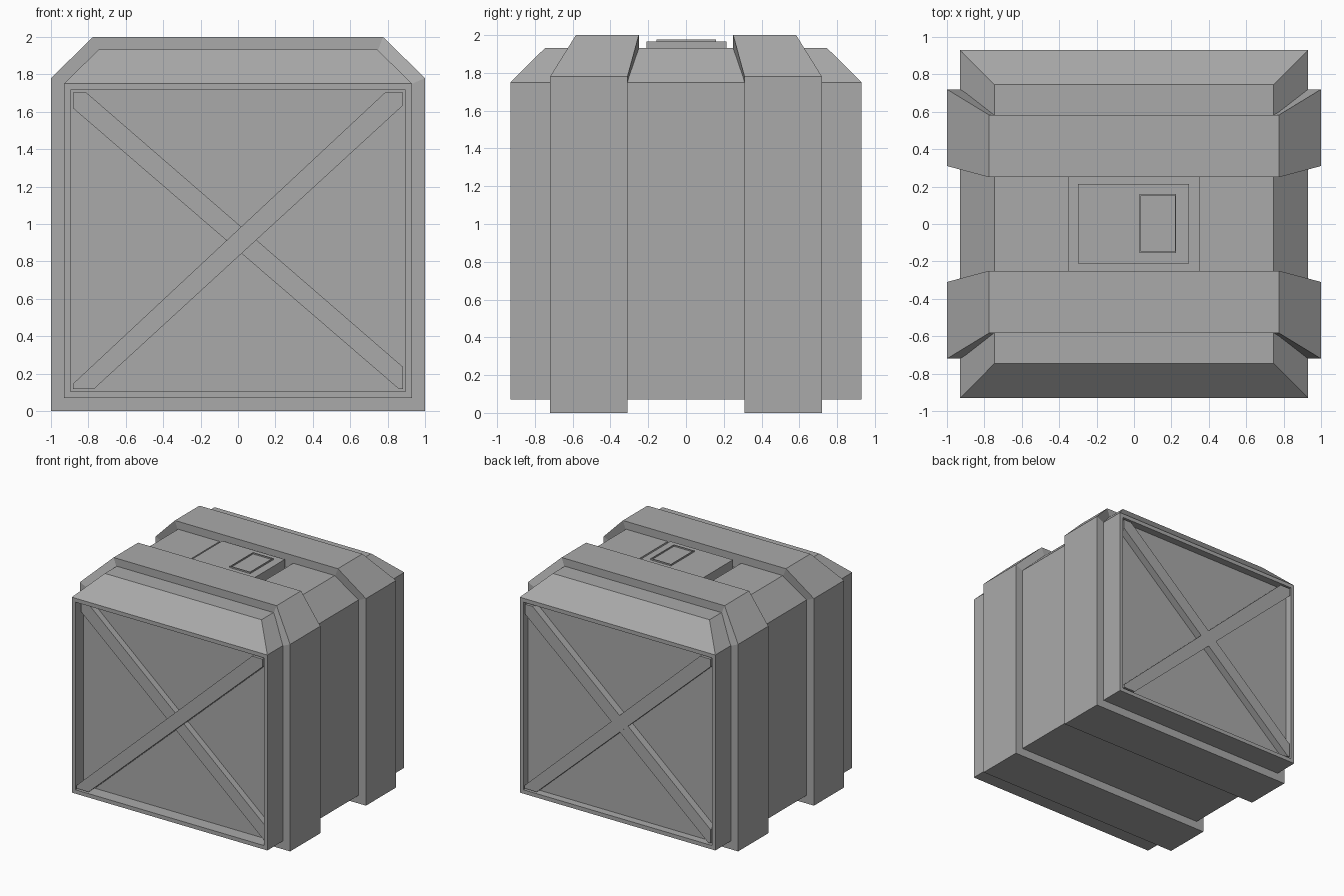
import bpy, bmesh
from mathutils import Vector

cube = bpy.data.objects.get("Cube")
if cube:
    bpy.data.objects.remove(cube)

grey = bpy.data.materials.new("mid grey")
grey.use_nodes = True
grey.diffuse_color = (0.4, 0.4, 0.4, 1)
grey.node_tree.nodes["Principled BSDF"].inputs["Base Color"].default_value = (0.4, 0.4, 0.4, 1)


def finish(name, bm):
    bmesh.ops.recalc_face_normals(bm, faces=bm.faces[:])
    mesh = bpy.data.meshes.new(name)
    bm.to_mesh(mesh)
    bm.free()
    mesh.materials.append(grey)
    obj = bpy.data.objects.new(name, mesh)
    bpy.context.collection.objects.link(obj)
    return obj


def box(bm, lo, hi):
    lo, hi = Vector(lo), Vector(hi)
    verts = bmesh.ops.create_cube(bm, size=1)["verts"]
    bmesh.ops.scale(bm, vec=hi - lo, verts=verts)
    bmesh.ops.translate(bm, vec=(lo + hi) / 2, verts=verts)
    return verts


def sink(bm, face, vec):
    """Push a face inward with straight walls."""
    new = bmesh.ops.extrude_discrete_faces(bm, faces=[face])["faces"][0]
    bmesh.ops.translate(bm, vec=vec, verts=new.verts[:])


def face_towards(bm, direction):
    d = Vector(direction)
    return max((f for f in bm.faces if f.normal.dot(d) > 0.99),
               key=lambda f: f.calc_center_median().dot(d))


# Crate body: box with a chamfered lid
BODY, LOW, SHOULDER, LID, LID_TOP = 0.93, 0.07, 1.75, 0.745, 1.933
FRONT_DEPTH, BACK_DEPTH = 0.11, 0.065
bm = bmesh.new()
box(bm, (-BODY, -BODY, LOW), (BODY, BODY, SHOULDER))
bm.normal_update()
lid = bmesh.ops.extrude_discrete_faces(bm, faces=[face_towards(bm, (0, 0, 1))])["faces"][0]
for v in lid.verts:
    v.co = (v.co.x * LID / BODY, v.co.y * LID / BODY, LID_TOP)
bm.normal_update()

# Recessed end panels inside a narrow frame
for side, depth in ((-1, FRONT_DEPTH), (1, BACK_DEPTH)):
    panel = face_towards(bm, (0, side, 0))
    bmesh.ops.inset_region(bm, faces=[panel], thickness=0.0475)
    sink(bm, panel, (0, -side * depth, 0))
    bm.normal_update()

# Shallow pocket in the middle of the lid
for axis, half in ((0, 0.35), (1, 0.25)):
    for s in (-1, 1):
        top = [f for f in bm.faces if f.normal.z > 0.99 and f.calc_center_median().z > 1.9]
        geom = top + list({e for f in top for e in f.edges}) + list({v for f in top for v in f.verts})
        co, no = Vector(), Vector()
        co[axis], no[axis] = s * half, 1
        bmesh.ops.bisect_plane(bm, geom=geom, plane_co=co, plane_no=no)
        bm.normal_update()
middle = min((f for f in bm.faces if f.normal.z > 0.99 and f.calc_center_median().z > 1.9),
             key=lambda f: f.calc_center_median().xy.length)
sink(bm, middle, (0, 0, -0.05))
finish("crate_body", bm)


# Crossed braces on both ends
def brace(name, outline, side, top, depth):
    bm = bmesh.new()
    face = bm.faces.new([bm.verts.new((-side * x, side * (BODY - top), z)) for x, z in outline])
    extra = bmesh.ops.extrude_face_region(bm, geom=[face])["geom"]
    bmesh.ops.translate(bm, vec=(0, -side * (depth - top), 0),
                        verts=[v for v in extra if isinstance(v, bmesh.types.BMVert)])
    finish(name, bm)


RISING = [(-.883, .118), (-.77, .118), (.883, 1.635), (.883, 1.702), (.785, 1.702), (-.883, .145)]
FALLING = [(-.883, 1.702), (-.883, 1.62), (.86, .118), (.883, .118), (.883, .235), (-.81, 1.702)]
for label, side, depth, drop in (("front", -1, FRONT_DEPTH, 0.055), ("back", 1, BACK_DEPTH, 0.002)):
    brace(label + "_rising_brace", RISING, side, 0, depth)
    brace(label + "_falling_brace", FALLING, side, drop, depth)


# Reinforcing bands wrapping the body, leaning inward over the lid
def band(name, side):
    bm = bmesh.new()
    outer = [(1, 0), (1, 1.78), (.775, 2)]
    inner = [(.92, .08), (.92, 1.745), (.745, 1.92)]
    spans = [(.31, .72), (.31, .72), (.25, .583)]
    rings = []
    for sx, order in ((1, (0, 1, 2)), (-1, (2, 1, 0))):
        for i in order:
            (ox, oz), (ix, iz), (near, far) = outer[i], inner[i], spans[i]
            rings.append([bm.verts.new((sx * x, side * y, z)) for x, y, z in
                          ((ox, near, oz), (ox, far, oz), (ix, far, iz), (ix, near, iz))])
    for a, b in zip(rings, rings[1:] + rings[:1]):
        for k in range(4):
            n = (k + 1) % 4
            bm.faces.new((a[k], a[n], b[n], b[k]))
    finish(name, bm)


band("front_band", -1)
band("back_band", 1)

# Lid hatch plate and its small rimmed latch
bm = bmesh.new()
box(bm, (-.3, -.21, 1.87), (.295, .215, 1.965))
finish("hatch_plate", bm)

bm = bmesh.new()
box(bm, (.03, -.155, 1.955), (.225, .16, 1.977))
bm.normal_update()
latch = face_towards(bm, (0, 0, 1))
bmesh.ops.inset_region(bm, faces=[latch], thickness=0.01)
sink(bm, latch, (0, 0, -0.011))
finish("hatch_latch", bm)
